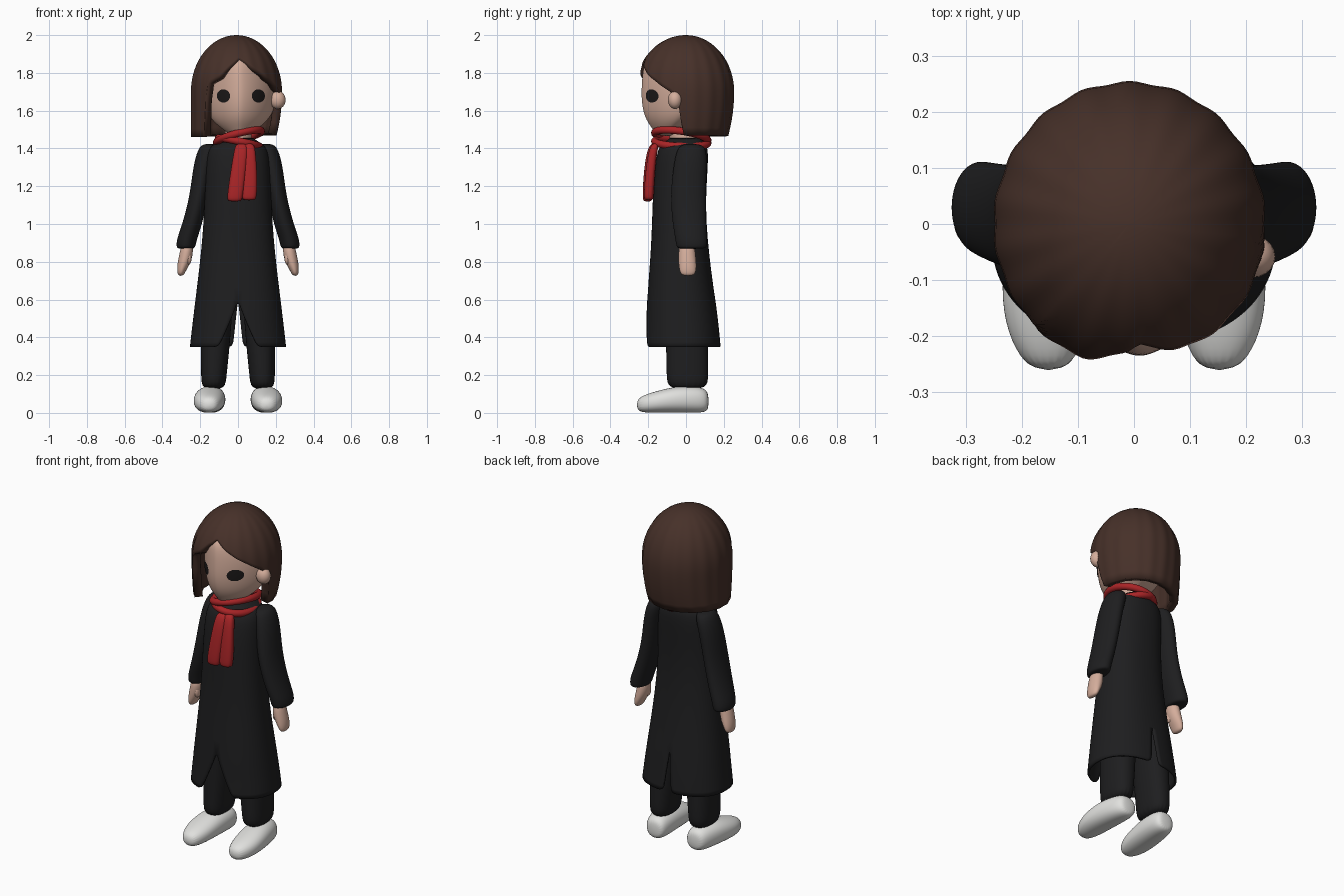
import bpy, bmesh
from math import sin, cos, pi, sqrt, radians, copysign
from mathutils import Vector
from mathutils.bvhtree import BVHTree

if "Cube" in bpy.data.objects:
    bpy.data.objects.remove(bpy.data.objects["Cube"])


def material(name, rgb):
    m = bpy.data.materials.new(name)
    m.use_nodes = True
    m.diffuse_color = (*rgb, 1)
    m.node_tree.nodes["Principled BSDF"].inputs["Base Color"].default_value = (*rgb, 1)
    return m


SKIN = material("skin", (0.66, 0.42, 0.33))
HAIR = material("brown hair", (0.062, 0.030, 0.022))
BLACK = material("black cloth", (0.013, 0.013, 0.014))
RED = material("red scarf", (0.40, 0.018, 0.02))
WHITE = material("white shoe", (0.75, 0.75, 0.73))
DARK = material("dark eye", (0.012, 0.010, 0.010))


def finish(name, bm, mat, mirror=False, subsurf=0, merge=False):
    bmesh.ops.recalc_face_normals(bm, faces=bm.faces)
    for f in bm.faces:
        f.smooth = True
    me = bpy.data.meshes.new(name)
    bm.to_mesh(me)
    bm.free()
    me.materials.append(mat)
    ob = bpy.data.objects.new(name, me)
    bpy.context.collection.objects.link(ob)
    if mirror:
        ob.modifiers.new("mirror", "MIRROR").use_mirror_merge = merge
    if subsurf:
        s = ob.modifiers.new("smooth", "SUBSURF")
        s.levels = s.render_levels = subsurf
    return ob


def power(v, p):
    return copysign(abs(v) ** (2 / p), v)


def skin_rows(bm, rows, closed):
    n = len(rows[0])
    for a, b in zip(rows, rows[1:]):
        for i in range(n if closed else n - 1):
            j = (i + 1) % n
            bm.faces.new((a[i], a[j], b[j], b[i]))


def loft(name, rings, mat, p=2, n=20, along_y=False, mirror=False):
    """Rings are (position, centre x, centre depth, radius x, radius depth)."""
    bm = bmesh.new()
    rows = []
    for pos, cx, cd, rx, rd in rings:
        row = []
        for i in range(n):
            a = 2 * pi * i / n
            x, d = cx + rx * power(cos(a), p), cd + rd * power(sin(a), p)
            row.append(bm.verts.new((x, pos, d) if along_y else (x, d, pos)))
        rows.append(row)
    skin_rows(bm, rows, True)
    bm.faces.new(rows[0])
    bm.faces.new(rows[-1])
    return finish(name, bm, mat, mirror, 2)


def ellipsoid(name, centre, radii, mat, mirror=False):
    bm = bmesh.new()
    bmesh.ops.create_uvsphere(bm, u_segments=20, v_segments=12, radius=1)
    for v in bm.verts:
        v.co = Vector(centre) + v.co * Vector(radii)
    return finish(name, bm, mat, mirror)


def lerp(table, t):
    for (a, u), (b, v) in zip(table, table[1:]):
        if t <= b:
            return u + (v - u) * max(0, t - a) / (b - a)
    return table[-1][1]


# Head, neck and ear
head = loft("head", [
    (1.465, .01, -.10, .04, .055), (1.50, .01, -.085, .09, .09),
    (1.54, .01, -.055, .14, .15), (1.59, .01, -.02, .177, .207),
    (1.66, .01, 0, .196, .238), (1.74, .01, 0, .2, .236),
    (1.82, .005, 0, .19, .23), (1.88, 0, 0, .16, .21), (1.93, 0, 0, .08, .10)],
    SKIN, p=1.55, n=32)
loft("neck", [(1.36, 0, 0, .08, .08), (1.45, 0, -.01, .07, .075),
              (1.54, 0, -.02, .075, .085)], SKIN)
ellipsoid("left_ear", (.21, -.058, 1.657), (.042, .038, .048), SKIN)

# Eyes: thin discs laid onto the face
bpy.context.view_layer.update()
tree = BVHTree.FromObject(head, bpy.context.evaluated_depsgraph_get())
for side, ex in (("right", -.077), ("left", .108)):
    bm = bmesh.new()
    rows = []
    for k in range(5):
        row = []
        for i in range(20):
            a = 2 * pi * i / 20
            r = .035 * (k + .1) / 4.1
            hit = tree.ray_cast(
                Vector((ex + r * cos(a), -1, 1.678 + r * sin(a))), Vector((0, 1, 0)))[0]
            row.append(bm.verts.new(hit + Vector((0, -.005, 0))))
        rows.append(row)
    skin_rows(bm, rows, True)
    bm.faces.new(rows[0])
    finish(side + "_eye", bm, DARK)

# Hair: shell from the crown down to a hem that varies around the head
HEM = [(-180, 1.465), (-45, 1.46), (-41, 1.70), (-38, 1.74), (-22, 1.78), (-8, 1.84),
       (5, 1.88), (30, 1.81), (58, 1.735), (74, 1.69), (81, 1.63),
       (86, 1.47), (180, 1.465)]
bm = bmesh.new()
rows = []
COLS, STEPS = 120, 20
for k in range(STEPS + 1):
    row = []
    for i in range(COLS):
        deg = -180 + 360 * i / COLS
        a = radians(deg)
        hem = lerp(HEM, deg)
        z = hem + (2 - hem) * cos(pi / 2 * (k + .15) / (STEPS + .15))
        low = max(0, (1.7 - z) / .24)
        f = sqrt(max(0, 1 - ((z - 1.7) / .3) ** 2)) if z > 1.7 else 1 - .13 * low ** 2
        fx = max(f, 1) if z < 1.7 and deg < 0 else f
        flute = 1 + .008 * cos(18 * a) * min(1, k / 8)
        fringe = 1 + .06 * max(0, cos(a)) * min(1, max(0, (z - 1.7) / .1))
        row.append(bm.verts.new((-.008 + .242 * fx * flute * sin(a),
                                 -.253 * f * flute * fringe * cos(a), z)))
    rows.append(row)
skin_rows(bm, rows, True)
bm.faces.new(rows[0])
hair = finish("hair", bm, HAIR)
shell = hair.modifiers.new("thickness", "SOLIDIFY")
shell.thickness, shell.offset = .045, 1

# Coat: half shell with an open front vent and a narrow back vent, mirrored
COAT = [(.35, .255, -.217, .184), (.40, .25, -.215, .179), (.45, .244, -.212, .174),
        (.50, .238, -.21, .168), (.55, .232, -.208, .162), (.60, .226, -.205, .155),
        (.72, .211, -.197, .138), (.85, .196, -.187, .122), (1.0, .183, -.18, .108),
        (1.15, .176, -.176, .106), (1.28, .172, -.168, .114), (1.37, .165, -.155, .118),
        (1.41, .148, -.14, .112), (1.435, .11, -.11, .098), (1.455, .08, -.085, .085)]
bm = bmesh.new()
rows = []
for z, rx, front, back in COAT:
    open_ = max(0, (.6 - z) / .25)
    start, end = .37 * open_ ** 1.25, pi - .08 * open_
    mid, ry = (front + back) / 2, (back - front) / 2
    row = []
    for i in range(21):
        a = start + (end - start) * i / 20
        x = 0 if i in (0, 20) and open_ < .001 else rx * power(sin(a), 2.3)
        row.append(bm.verts.new((x, mid - ry * power(cos(a), 2.3), z)))
    rows.append(row)
skin_rows(bm, rows, False)
coat = finish("coat", bm, BLACK, mirror=True, subsurf=1, merge=True)
shell = coat.modifiers.new("thickness", "SOLIDIFY")
shell.thickness, shell.offset = .012, -1

# Sleeves, hands and thumbs
loft("sleeves", [
    (1.425, .15, .03, .035, .045), (1.40, .158, .03, .055, .08), (1.30, .186, .022, .053, .09),
    (1.15, .205, .01, .05, .095), (1.0, .242, .018, .053, .09), (.92, .271, .028, .054, .085),
    (.88, .276, .03, .051, .082), (.868, .276, .03, .043, .07)], BLACK, mirror=True)
loft("hands", [
    (.90, .268, .005, .03, .04), (.84, .274, .005, .037, .046), (.79, .287, .008, .034, .048),
    (.75, .300, .01, .023, .045), (.725, .303, .01, .014, .032)], SKIN, mirror=True)
ellipsoid("thumbs", (.261, -.012, .82), (.015, .022, .036), SKIN, mirror=True)

# Trousers and shoes
loft("trouser_legs", [
    (.80, .10, -.01, .09, .11), (.60, .11, 0, .085, .11), (.36, .12, .005, .078, .112),
    (.20, .128, .008, .068, .112), (.12, .13, .008, .064, .108)], BLACK, p=2.3, mirror=True)
loft("shoes", [
    (.12, .132, .06, .038, .038), (.10, .134, .067, .063, .066), (.03, .142, .071, .077, .071),
    (-.05, .150, .071, .083, .071), (-.14, .156, .06, .082, .06),
    (-.21, .155, .05, .066, .05), (-.262, .152, .042, .034, .032)],
    WHITE, p=2.25, along_y=True, mirror=True)


# Scarf: two tilted loops and two hanging ends
def scarf_loop(name, height, tilt, dip, rx):
    cu = bpy.data.curves.new(name, "CURVE")
    cu.dimensions, cu.bevel_depth, cu.bevel_resolution = "3D", .02, 4
    sp = cu.splines.new("POLY")
    sp.points.add(39)
    sp.use_cyclic_u = True
    for i, pt in enumerate(sp.points):
        a = 2 * pi * i / 40
        pt.co = (.005 + rx * sin(a), -.025 - .14 * cos(a),
                 height + tilt * sin(a) + dip * cos(a), 1)
    sp.use_smooth = True
    cu.materials.append(RED)
    bpy.context.collection.objects.link(bpy.data.objects.new(name, cu))


scarf_loop("scarf_upper_loop", 1.462, .03, .02, .118)
scarf_loop("scarf_lower_loop", 1.433, -.022, .005, .108)
loft("scarf_right_end", [
    (1.43, .018, -.165, .03, .02), (1.38, .015, -.185, .038, .026), (1.25, -.002, -.198, .042, .028),
    (1.14, -.017, -.203, .042, .028), (1.118, -.018, -.203, .036, .022)], RED, p=2.6)
loft("scarf_left_end", [
    (1.43, .055, -.16, .03, .02), (1.38, .06, -.178, .034, .024), (1.25, .064, -.192, .039, .026),
    (1.145, .06, -.197, .04, .027), (1.125, .058, -.197, .034, .022)], RED, p=2.6)
